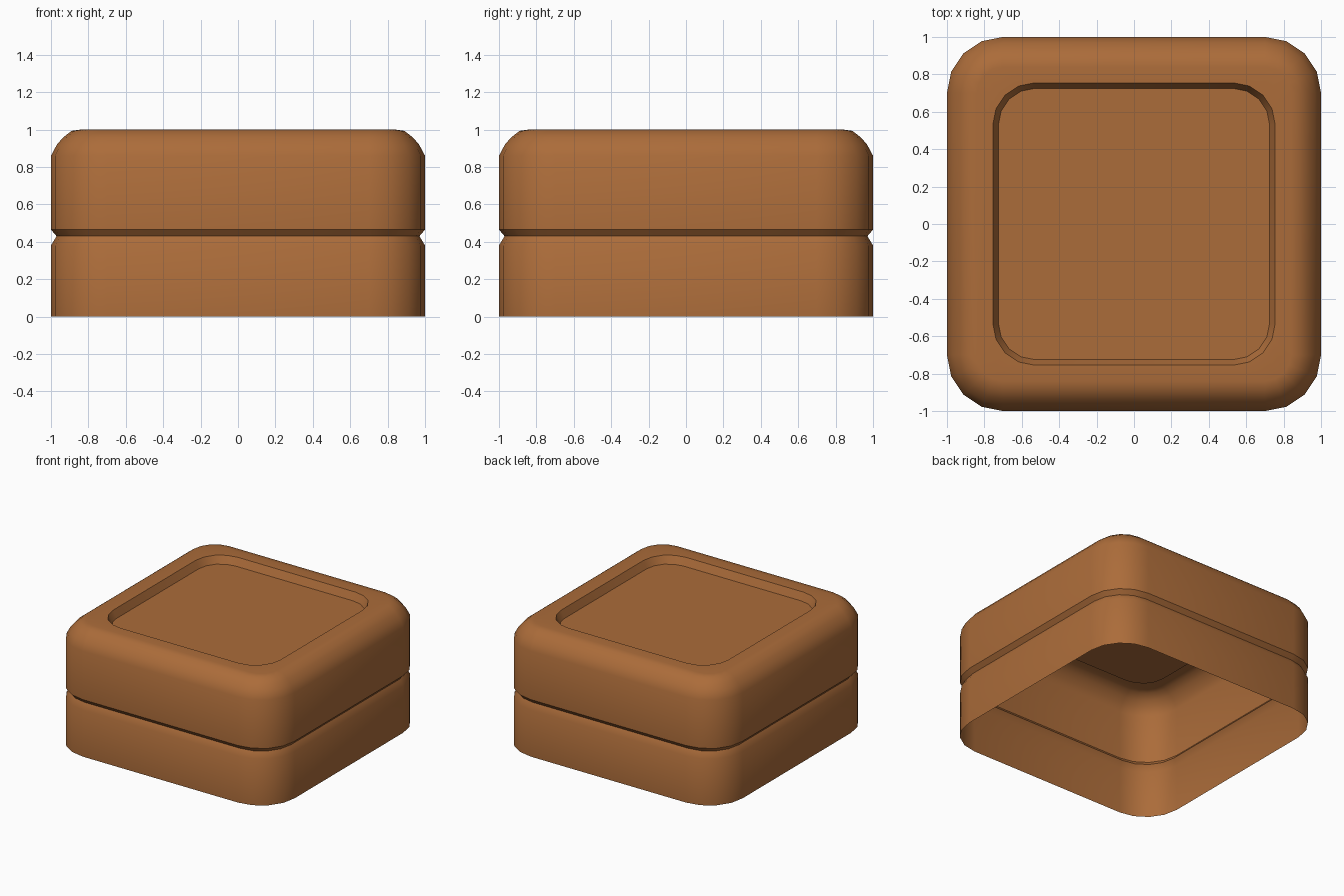
import bpy, bmesh, math

if "Cube" in bpy.data.objects:
    bpy.data.objects.remove(bpy.data.objects["Cube"])

wood = bpy.data.materials.new("warm brown")
wood.diffuse_color = (0.41, 0.15, 0.042, 1)
wood.use_nodes = True
wood.node_tree.nodes["Principled BSDF"].inputs["Base Color"].default_value = wood.diffuse_color


def rounded_square(half, centre, z, seg=4):
    """Ring of points: square with corner arcs centred at +-centre."""
    r = half - centre
    pts = []
    for q, (sx, sy) in enumerate([(1, 1), (-1, 1), (-1, -1), (1, -1)]):
        for i in range(seg + 1):
            a = math.pi / 2 * (q + i / seg)
            pts.append((sx * centre + r * math.cos(a),
                        sy * centre + r * math.sin(a), z))
    return pts


def loft(name, profile, cap):
    """Skin between rounded squares given as (half width, arc centre, z)."""
    bm = bmesh.new()
    rings = [[bm.verts.new(p) for p in rounded_square(*ring)] for ring in profile]
    n = len(rings[0])
    for a, b in zip(rings, rings[1:]):
        for i in range(n):
            j = (i + 1) % n
            bm.faces.new((a[i], a[j], b[j], b[i]))
    if cap:
        bm.faces.new(rings[-1])
    mesh = bpy.data.meshes.new(name)
    bm.to_mesh(mesh)
    bm.free()
    mesh.materials.append(wood)
    ob = bpy.data.objects.new(name, mesh)
    bpy.context.collection.objects.link(ob)
    bpy.ops.object.select_all(action='DESELECT')
    ob.select_set(True)
    bpy.context.view_layer.objects.active = ob
    bpy.ops.object.shade_smooth_by_angle(angle=math.radians(40))
    return ob


# open-bottomed base, its top edge sloping into the groove
loft("box_base", [(1, .7, 0), (1, .7, .38), (.97, .7, .43)], False)

# lid: groove lip, wall, rounded shoulder, flat rim, recessed panel
loft("box_lid", [(.97, .7, .43), (1, .7, .465), (1, .7, .86), (.968, .7, .92),
                 (.936, .7, .957), (.89, .7, .993), (.84, .7, 1),
                 (.755, .53, 1), (.725, .53, .94)], True)
